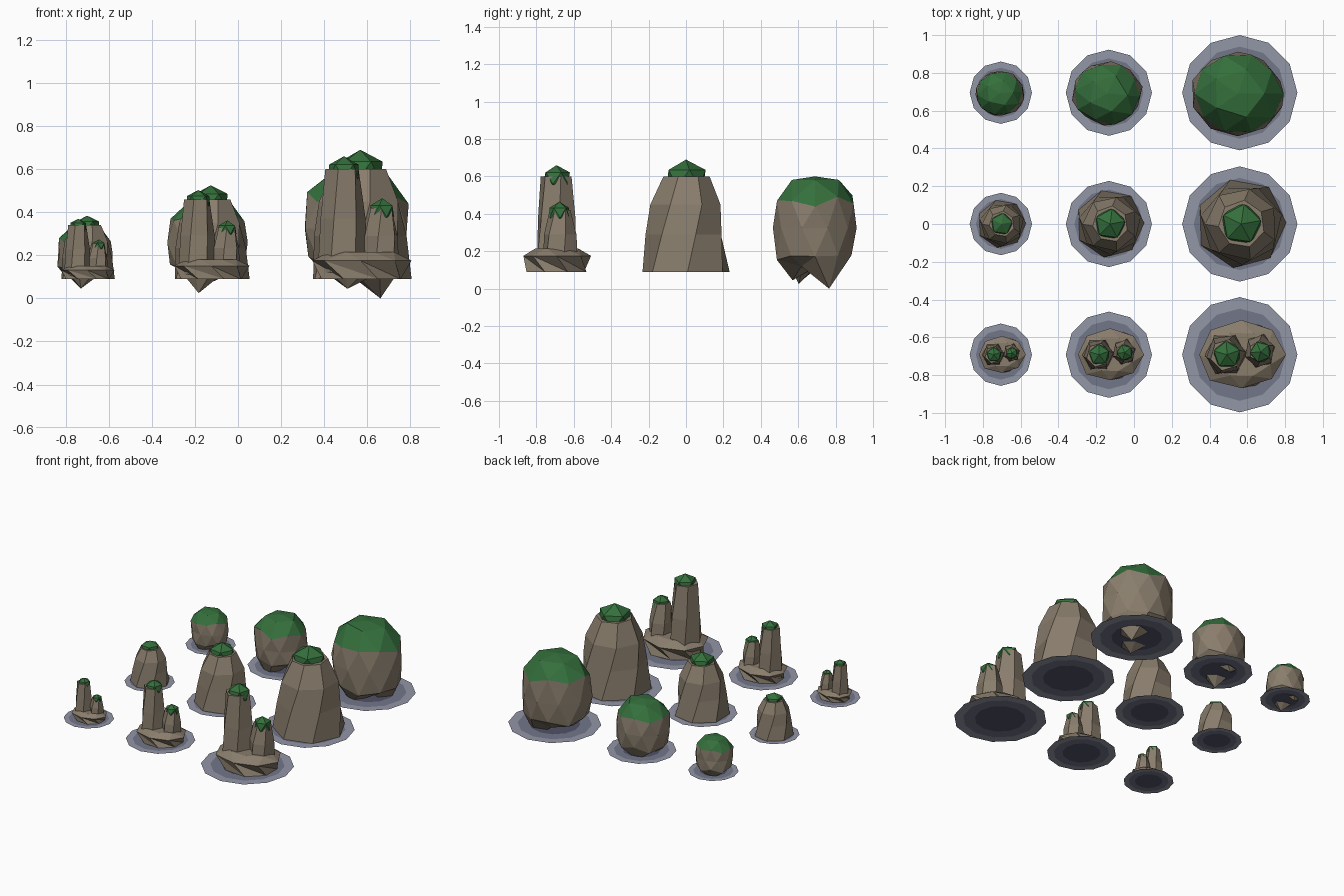
import bpy, bmesh, math, random
from mathutils import Vector, Matrix

if "Cube" in bpy.data.objects:
    bpy.data.objects.remove(bpy.data.objects["Cube"])


def material(name, color):
    m = bpy.data.materials.new(name)
    m.diffuse_color = (*color, 1)
    m.use_nodes = True
    m.node_tree.nodes["Principled BSDF"].inputs["Base Color"].default_value = m.diffuse_color
    return m


ROCK = material("rock", (0.25, 0.205, 0.15))
MOSS = material("moss", (0.035, 0.16, 0.045))
SHADE = [material("shade_inner", (0.08, 0.085, 0.14)),
         material("shade_middle", (0.17, 0.18, 0.25)),
         material("shade_outer", (0.29, 0.31, 0.38))]
GROUND = 0.09


def finish(bm, name, mats, place):
    bmesh.ops.recalc_face_normals(bm, faces=bm.faces)
    bm.transform(place)
    me = bpy.data.meshes.new(name)
    bm.to_mesh(me)
    bm.free()
    for m in mats:
        me.materials.append(m)
    ob = bpy.data.objects.new(name, me)
    bpy.context.collection.objects.link(ob)


def loft(name, place, n, rings, center=(0, 0), jitter=0.0, seed=1, zigzag=False):
    """Faceted column: rings are (z, x radius, y radius, turn in degrees)."""
    rng = random.Random(seed)
    bm = bmesh.new()
    loops = []
    for z, rx, ry, turn in rings:
        loop = []
        for i in range(n):
            a = 2 * math.pi * i / n + math.radians(turn)
            k = 1 + rng.uniform(-jitter, jitter)
            loop.append(bm.verts.new((center[0] + rx * k * math.cos(a),
                                      center[1] + ry * k * math.sin(a), z)))
        loops.append(loop)
    for lo, hi in zip(loops, loops[1:]):
        for i in range(n):
            j = (i + 1) % n
            if zigzag:
                bm.faces.new((lo[i], lo[j], hi[i]))
                bm.faces.new((lo[j], hi[j], hi[i]))
            else:
                bm.faces.new((lo[i], lo[j], hi[j], hi[i]))
    bm.faces.new(loops[-1])
    finish(bm, name, [ROCK], place)


def moss_cap(name, place, center, radius, height, turn):
    # flattened icosahedron sunk into the column top
    bm = bmesh.new()
    bmesh.ops.create_icosphere(bm, subdivisions=1, radius=1)
    bm.transform(Matrix.Translation(center) @ Matrix.Rotation(math.radians(turn), 4, 'Z')
                 @ Matrix.Diagonal((radius, radius, height, 1)))
    finish(bm, name, [MOSS], place)


def boulder(name, place, turn, seed):
    # squared-off icosphere, mossy above, with root-like points below
    rng = random.Random(seed)
    bm = bmesh.new()
    bmesh.ops.create_icosphere(bm, subdivisions=2, radius=1)
    for f in bm.faces:
        f.material_index = int(f.calc_center_median().z > 0.46)
    low = [v for v in bm.verts if -0.95 < v.co.z < -0.7]
    tip = max(low, key=lambda v: v.co.dot(Vector((0.83, 0.55, 0))))
    tip2 = max([v for v in low if v != tip], key=lambda v: v.co.dot(Vector((-0.25, -0.97, 0))))
    tips = {tip: -0.09, tip2: -0.045}
    rot = Matrix.Rotation(math.radians(turn), 3, 'Z')
    for v in bm.verts:
        d = v.co.normalized()
        h = math.hypot(d.x, d.y)
        k = (h ** 3 + abs(d.z) ** 3) ** (-1 / 3)
        bottom = d.z < -0.7
        p = rot @ (d * k)
        j = 1 + rng.uniform(-0.05, 0.04)
        z = 0.235 + 0.275 * d.z * k
        if 0.1 < abs(d.z) < 0.7:
            z += rng.uniform(-0.02, 0.02)
        if bottom:
            z = tips.get(v, rng.uniform(0.02, 0.05))
        v.co = (p.x * 0.243 * j - 0.01, p.y * 0.225 * j - 0.005, z)
    finish(bm, name, [ROCK, MOSS], place)


def shadow_disc(name, place, radius):
    # twelve-sided ground disc, darker towards the middle
    bm = bmesh.new()
    mid = bm.verts.new((0, 0, 0))
    prev = None
    for band, f in enumerate((0.55, 0.8, 1.0)):
        loop = [bm.verts.new((radius * f * math.cos(i * math.pi / 6),
                              radius * f * math.sin(i * math.pi / 6), 0)) for i in range(12)]
        for i in range(12):
            j = (i + 1) % 12
            face = bm.faces.new((prev[i], loop[i], loop[j], prev[j]) if prev
                                else (mid, loop[i], loop[j]))
            face.material_index = band
        prev = loop
    finish(bm, name, SHADE, place)


# size, x, disc radius, width scale, height scale, boulder turn
SIZES = [("small", -0.705, 0.165, 0.54, 0.49, -140),
         ("medium", -0.133, 0.228, 0.76, 0.725, -150),
         ("large", 0.56, 0.305, 1.0, 1.0, 0)]

for idx, (size, x, disc_r, sw, sh, turn) in enumerate(SIZES):
    def at(y):
        return Matrix.Translation((x, y, GROUND)) @ Matrix.Diagonal((sw, sw, sh, 1))

    # ground discs
    for row, y in (("boulder", 0.695), ("cone", 0.0), ("spire", -0.692)):
        shadow_disc(f"{size}_{row}_disc", Matrix.Translation((x, y, GROUND)), disc_r)

    # back row: round boulder
    boulder(f"{size}_boulder", at(0.695), turn, 5 + idx)

    # middle row: twisted cone rock with moss cap
    loft(f"{size}_cone_rock", at(0), 7,
         [(0, 0.24, 0.243, 2), (0.2, 0.215, 0.212, 14),
          (0.36, 0.19, 0.193, 26), (0.51, 0.125, 0.125, 32)],
         center=(0.01, 0), jitter=0.03, seed=3)
    moss_cap(f"{size}_cone_moss", at(0), (0.008, 0, 0.5), 0.118, 0.1, 10)

    # front row: rough base with a tall and a short spire
    loft(f"{size}_spire_base", at(-0.692), 8,
         [(0, 0.205, 0.165, 22), (0.085, 0.232, 0.185, 0), (0.125, 0.16, 0.125, 22)],
         center=(0.01, 0), jitter=0.05, seed=8, zigzag=True)
    loft(f"{size}_tall_spire", at(-0.692), 6,
         [(0.03, 0.118, 0.125, 0), (0.28, 0.105, 0.107, 8), (0.51, 0.08, 0.085, 16)],
         center=(-0.075, 0), jitter=0.04, seed=4)
    moss_cap(f"{size}_tall_moss", at(-0.692), (-0.068, 0, 0.5), 0.08, 0.07, 20)
    loft(f"{size}_short_spire", at(-0.692), 6,
         [(0.03, 0.085, 0.1, 10), (0.2, 0.08, 0.088, 20), (0.33, 0.056, 0.056, 32)],
         center=(0.105, 0.018), jitter=0.04, seed=6)
    moss_cap(f"{size}_short_moss", at(-0.692), (0.11, 0.015, 0.315), 0.062, 0.06, 40)
